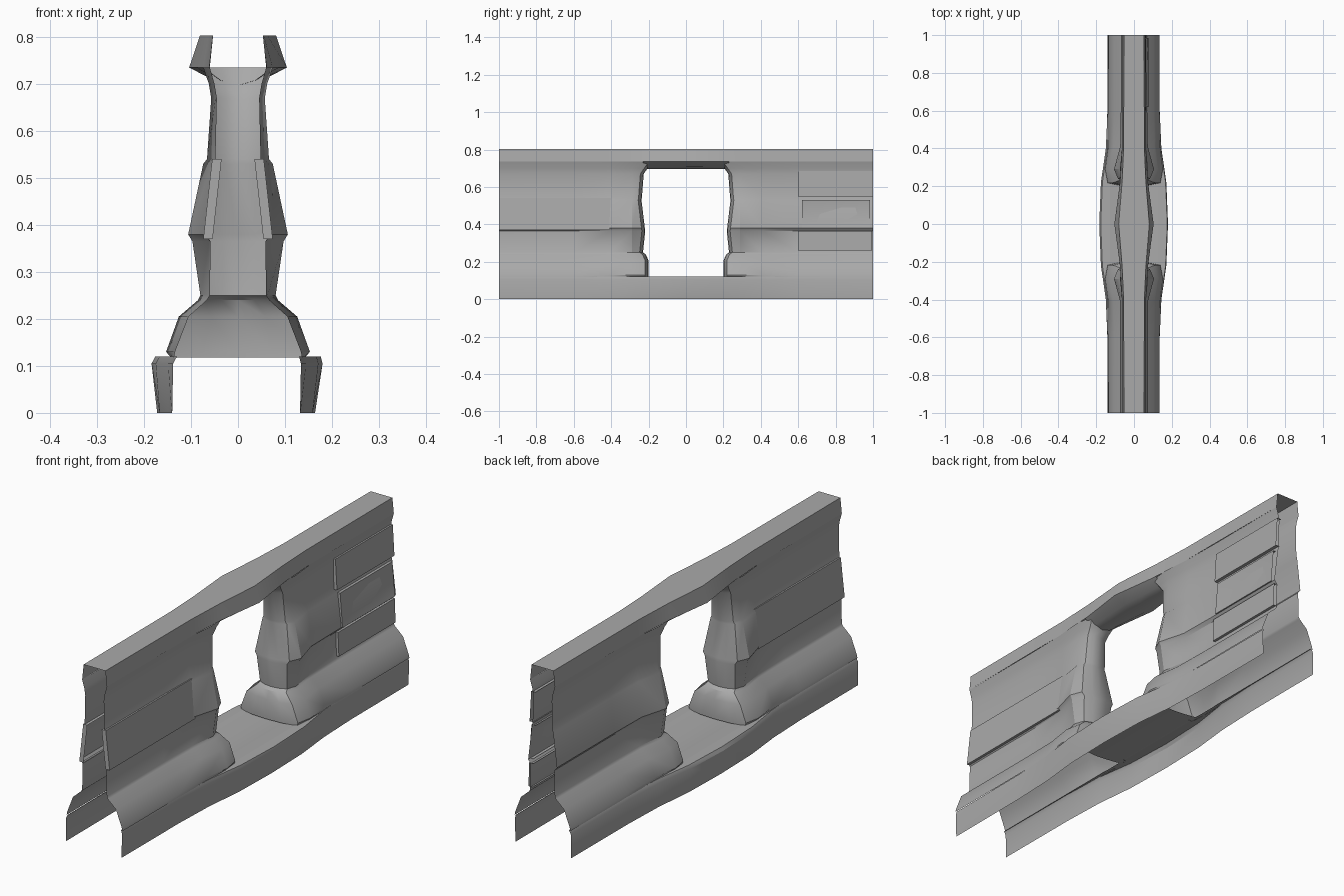
import bpy, bmesh, math

if "Cube" in bpy.data.objects:
    bpy.data.objects.remove(bpy.data.objects["Cube"])

stone = bpy.data.materials.new("grey stone")
stone.diffuse_color = (0.4, 0.4, 0.4, 1)
stone.use_nodes = True
stone.node_tree.nodes["Principled BSDF"].inputs["Base Color"].default_value = stone.diffuse_color


def loft(name, rows, angle=32):
    """Skin a list of equally long point rows into an open sheet."""
    bm = bmesh.new()
    grid = [[bm.verts.new(p) for p in r] for r in rows]
    for a, b in zip(grid, grid[1:]):
        for i in range(len(a) - 1):
            bm.faces.new((a[i], a[i + 1], b[i + 1], b[i]))
    bmesh.ops.recalc_face_normals(bm, faces=bm.faces)
    me = bpy.data.meshes.new(name)
    bm.to_mesh(me)
    bm.free()
    me.materials.append(stone)
    ob = bpy.data.objects.new(name, me)
    bpy.context.collection.objects.link(ob)
    bpy.context.view_layer.objects.active = ob
    ob.select_set(True)
    bpy.ops.object.shade_smooth_by_angle(angle=math.radians(angle))
    ob.select_set(False)
    return ob


def lerp_table(t, x):
    for (x0, y0), (x1, y1) in zip(t, t[1:]):
        if x <= x1:
            return y0 + (y1 - y0) * (x - x0) / (x1 - x0)
    return t[-1][1]


# Hollow wall ends: height, half width at the end, half width near opening, jamb y
LEVELS = [
    (0.118, 0.136, 0.143, 0.200),
    (0.130, 0.134, 0.153, 0.200),
    (0.205, 0.105, 0.126, 0.200),
    (0.240, 0.066, 0.085, 0.215),
    (0.250, 0.060, 0.080, 0.230),
    (0.365, 0.058, 0.097, 0.218),
    (0.380, 0.070, 0.106, 0.220),
    (0.530, 0.052, 0.074, 0.238),
    (0.540, 0.048, 0.066, 0.236),
    (0.670, 0.045, 0.057, 0.226),
    (0.700, 0.050, 0.062, 0.205),
    (0.735, 0.060, 0.074, 0.180),
]


def pier(name, end):
    rows = []
    for z, w, b, j in LEVELS:
        half = [(w, 1.0), (w, 0.6), (w + 0.003, 0.41), (b, 0.29),
                ((w + b) / 2 - 0.004, j + 0.018), (w * 0.55, j + 0.004)]
        full = half + [(0, j)] + [(-x, y) for x, y in reversed(half)]
        rows.append([(x, y * end, z) for x, y in full])
    loft(name, rows)


pier("front_wall", -1)
pier("back_wall", 1)

# Top beam, swelling over the opening
YS = [-1, -0.6, -0.4, -0.22, 0, 0.22, 0.4, 0.6, 1]
beam_low = [(0, 0.104), (0.22, 0.074), (0.4, 0.063), (1, 0.06)]
beam_top = [(0, 0.081), (0.22, 0.063), (0.4, 0.055), (1, 0.053)]
rows = []
for y in YS:
    l, t = lerp_table(beam_low, abs(y)), lerp_table(beam_top, abs(y))
    rows.append([(-l, y, 0.735), (-t, y, 0.803), (t, y, 0.803), (l, y, 0.735)])
loft("top_beam", rows)

# Underside of the beam
rows = []
for y in (-0.23, -0.12, 0, 0.12, 0.23):
    l = lerp_table(beam_low, abs(y))
    rows.append([(l * f, y, z) for f, z in
                 ((-1, 0.735), (-0.5, 0.708), (0, 0.697), (0.5, 0.708), (1, 0.735))])
loft("lintel_underside", rows)

# Base skirts, one per side, open below
base_w = [(0, 0.182), (0.25, 0.172), (0.4, 0.147), (0.6, 0.138), (1, 0.136)]
foot_w = [(0, 0.168), (0.25, 0.162), (0.4, 0.144), (0.6, 0.137), (1, 0.136)]
for s, name in ((-1, "left_base"), (1, "right_base")):
    rows = []
    for y in YS:
        w, f = lerp_table(base_w, abs(y)), lerp_table(foot_w, abs(y))
        rows.append([(s * f - 0.004, y, 0), (s * w - 0.002, y, 0.105),
                     (s * (w - 0.006), y, 0.12), (s * 0.128, y, 0.12)])
    loft(name, rows)

# Sill across the opening
rows = []
for y in (-0.25, 0, 0.25):
    rows.append([(x, y, z) for x, z in
                 ((-0.13, 0.12), (-0.06, 0.112), (0, 0.108), (0.06, 0.112), (0.13, 0.12))])
loft("sill", rows)


def slab(name, y0, y1, z0, z1, x0, x1, dent=0.0, side=1):
    """Raised facing stone, x0 at its foot and x1 at its top, optionally dented."""
    ym, zm, xm = (y0 + y1) / 2 + 0.03, (z0 + z1) / 2, (x0 + x1) / 2
    inner = 0.02
    rows = []
    for z, x in ((z0, x0 - inner), (z0, x0), (zm, xm), (z1, x1), (z1, x1 - inner)):
        d = dent if z == zm else 0
        rows.append([(side * (x - inner), y0, z), (side * x, y0, z),
                     (side * (x - d), ym, z), (side * x, y1, z)])
    loft(name, rows)


# Facing stones at the back right, and the long panels elsewhere
slab("upper_stone", 0.6, 1, 0.55, 0.685, 0.063, 0.055)
slab("dented_stone", 0.62, 0.985, 0.38, 0.53, 0.076, 0.064, 0.02)
slab("lower_stone", 0.6, 0.995, 0.26, 0.365, 0.072, 0.068)
slab("front_right_panel", -1, -0.4, 0.37, 0.54, 0.074, 0.055)
slab("front_left_panel", -1, -0.4, 0.37, 0.54, 0.074, 0.055, side=-1)
